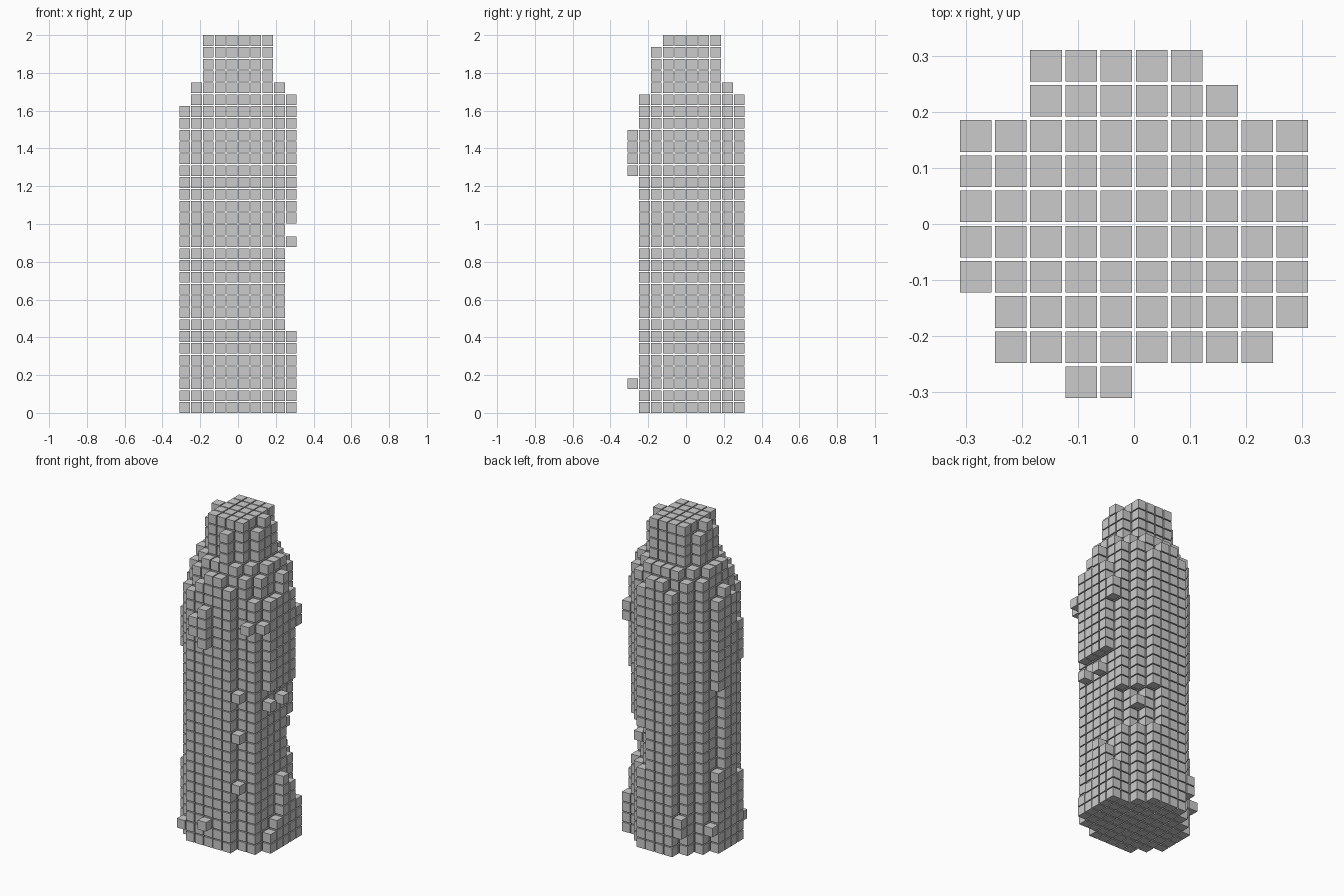
import bpy
import bmesh
from math import hypot
from mathutils import Matrix, Vector

old = bpy.data.objects.get("Cube")
if old:
    bpy.data.objects.remove(old, do_unlink=True)

LAYERS = 32
PITCH = 2 / (LAYERS - 0.1)
SIZE = PITCH * 0.9

# Taper of the shoulder and crown: layer -> radius in cells
TAPER = {25: 4.55, 26: 4.2, 27: 3.65, 31: 2.5}

# Corner columns that the body leaves open
OPEN_CORNERS = {(1, 8), (2, 9), (8, 8), (7, 9), (7, 1)}


def disc(cx, cy, radius):
    return {(i, j) for i in range(10) for j in range(10)
            if hypot(i - cx, j - cy) <= radius}


def body_layer(k):
    """Round cross-section of the tower at layer k."""
    if k < 16:
        cells = disc(4, 5, 4.5) | {(8, 2)}
        cells.discard((0, 7))
        if k > 6:
            cells.discard((0, 3))
        if k > 7:
            cells.discard((0, 6))
        if 8 <= k <= 11:
            cells -= {(8, 7), (7, 8), (6, 9)}
    elif k < 25:
        cells = disc(4.5, 5, 4.73) | {(9, 3)}
    else:
        cells = disc(4.5, 5, TAPER.get(k, 2.95))
    return cells - OPEN_CORNERS


# Loose bumps and stub columns: (column, row, first layer, last layer)
BUMPS = [
    (9, 3, 0, 1), (9, 4, 0, 2), (9, 5, 0, 6), (9, 6, 0, 5), (9, 7, 0, 3),
    (9, 3, 14, 14), (9, 5, 14, 14), (9, 7, 21, 22), (9, 5, 25, 26),
    (8, 1, 22, 22), (9, 2, 22, 22), (7, 8, 10, 10),
    (7, 1, 6, 6), (7, 1, 11, 11), (7, 1, 15, 15),
    (0, 3, 18, 21), (0, 7, 2, 2), (2, 9, 2, 3),
    (1, 1, 1, 1), (4, 0, 2, 2), (4, 0, 20, 23), (3, 0, 21, 22),
    (4, 1, 25, 26), (4, 9, 25, 26), (5, 2, 28, 30),
]


def build_blocks(name, cells):
    """One mesh of separate small cubes on the grid."""
    bm = bmesh.new()
    for i, j, k in sorted(cells):
        centre = Vector(((i - 4.5) * PITCH, (j - 4.5) * PITCH,
                         k * PITCH + SIZE / 2))
        bmesh.ops.create_cube(bm, size=SIZE, matrix=Matrix.Translation(centre))
    mesh = bpy.data.meshes.new(name)
    bm.to_mesh(mesh)
    bm.free()
    obj = bpy.data.objects.new(name, mesh)
    bpy.context.collection.objects.link(obj)


# Stacked round body, split into shaft and crown
body = {(i, j, k) for k in range(LAYERS) for i, j in body_layer(k)}
build_blocks("tower_shaft", {c for c in body if c[2] < 25})
build_blocks("tower_crown", {c for c in body if c[2] >= 25})

# Bumps on the surface
bumps = {(i, j, k) for i, j, low, high in BUMPS for k in range(low, high + 1)}
build_blocks("surface_bumps", bumps - body)
